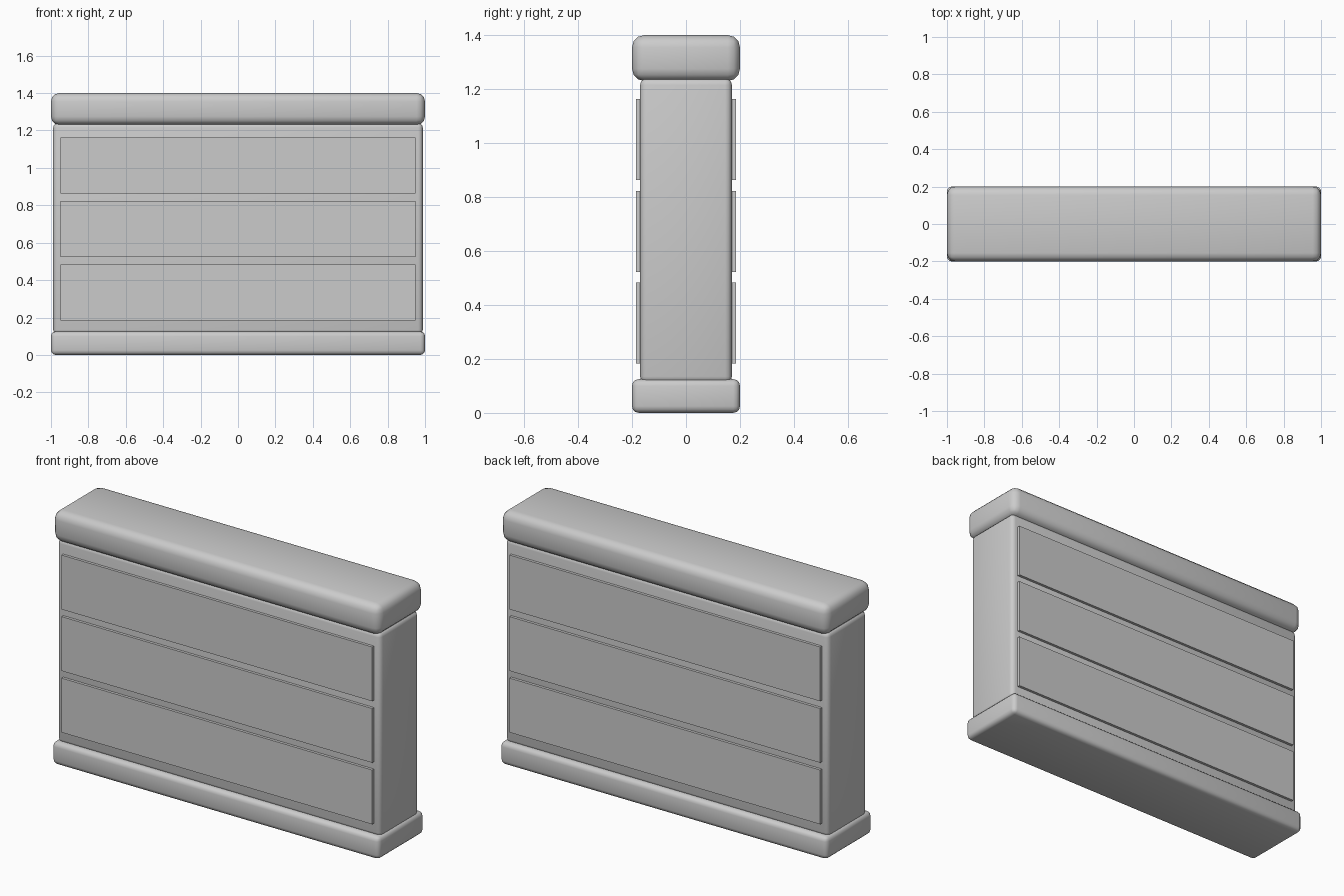
import bpy
import math

if "Cube" in bpy.data.objects:
    bpy.data.objects.remove(bpy.data.objects["Cube"])

stone = bpy.data.materials.new("grey_stone")
stone.diffuse_color = (0.6, 0.6, 0.6, 1)
stone.use_nodes = True
stone.node_tree.nodes["Principled BSDF"].inputs["Base Color"].default_value = stone.diffuse_color


def block(name, x, y, z, bevel=0, segments=3):
    """Box from (min, max) ranges, with optional rounded edges."""
    spans = (x, y, z)
    bpy.ops.mesh.primitive_cube_add(size=1, location=[(a + b) / 2 for a, b in spans])
    ob = bpy.context.object
    ob.name = name
    ob.scale = [b - a for a, b in spans]
    bpy.ops.object.transform_apply(location=False, rotation=False, scale=True)
    ob.data.materials.append(stone)
    if bevel:
        mod = ob.modifiers.new("rounded_edges", 'BEVEL')
        mod.width = bevel
        mod.segments = segments
        bpy.ops.object.modifier_apply(modifier=mod.name)
        bpy.ops.object.shade_smooth_by_angle(angle=math.radians(40))
    return ob


# Wall body between a base plinth and a heavy rounded cap
block("base", (-1, 1), (-0.2, 0.2), (0, 0.125), 0.025)
block("wall_body", (-0.988, 0.988), (-0.17, 0.17), (0.11, 1.24), 0.025)
block("cap", (-1, 1), (-0.2, 0.2), (1.23, 1.4), 0.045)

# Three raised panels on the front and the back
for side, sign in (("front", -1), ("back", 1)):
    for i in range(3):
        low = 0.183 + 0.34 * i
        y = sorted((sign * 0.16, sign * 0.185))
        block(f"{side}_panel_{i + 1}", (-0.95, 0.95), y, (low, low + 0.3))
